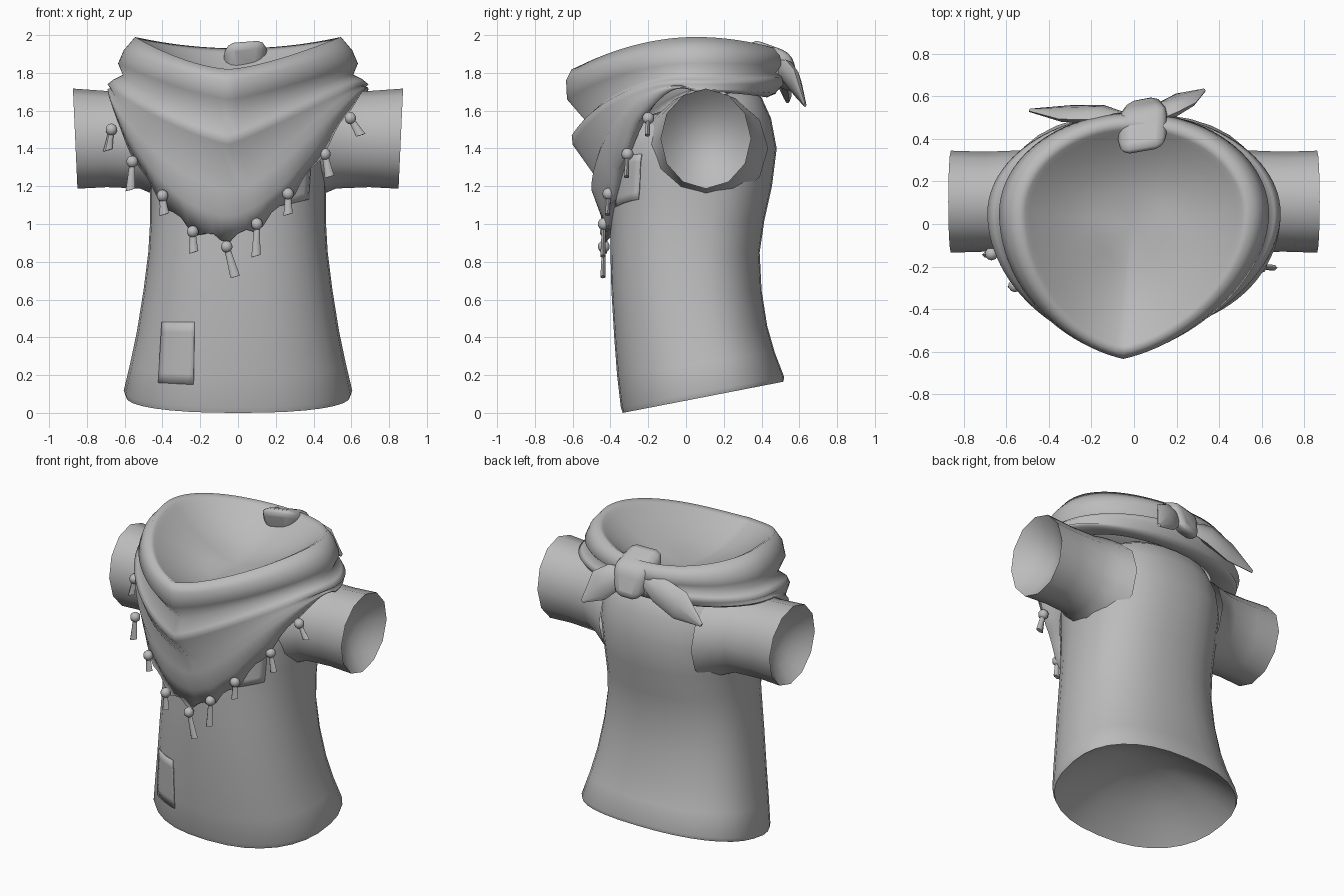
import bpy, bmesh
from math import sin, cos, pi, copysign
from mathutils import Vector
from mathutils.bvhtree import BVHTree

if "Cube" in bpy.data.objects:
    bpy.data.objects.remove(bpy.data.objects["Cube"])

cloth = bpy.data.materials.new("plain_grey_cloth")
cloth.use_nodes = True
GREY = (0.5, 0.5, 0.5, 1)
cloth.diffuse_color = GREY
cloth.node_tree.nodes["Principled BSDF"].inputs["Base Color"].default_value = GREY


def finish(name, bm, angle=50, thickness=0, flip=True):
    if flip:
        bmesh.ops.recalc_face_normals(bm, faces=bm.faces)
    mesh = bpy.data.meshes.new(name)
    bm.to_mesh(mesh)
    bm.free()
    ob = bpy.data.objects.new(name, mesh)
    bpy.context.collection.objects.link(ob)
    mesh.materials.append(cloth)
    bpy.ops.object.select_all(action="DESELECT")
    ob.select_set(True)
    bpy.context.view_layer.objects.active = ob
    bpy.ops.object.shade_smooth_by_angle(angle=angle * pi / 180)
    if thickness:
        mod = ob.modifiers.new("thickness", "SOLIDIFY")
        mod.thickness = thickness
    return ob


def loft(rings, cap_start=None, cap_end=None):
    """Skin closed rings; a cap is the point its ring closes to."""
    bm = bmesh.new()
    loops = [[bm.verts.new(p) for p in ring] for ring in rings]
    n = len(loops[0])
    for a, b in zip(loops, loops[1:]):
        for i in range(n):
            j = (i + 1) % n
            bm.faces.new((a[i], a[j], b[j], b[i]))
    for tip, loop in ((cap_start, loops[0]), (cap_end, loops[-1])):
        if tip is not None:
            v = bm.verts.new(tip)
            for i in range(n):
                bm.faces.new((loop[i], loop[(i + 1) % n], v))
    return bm


def dish(ring, depth):
    """Hollow lining of an opening: rings from the rim inward, and its deepest point."""
    depth = Vector(depth)
    centre = sum((Vector(p) for p in ring), Vector()) / len(ring)
    inner = [[centre.lerp(Vector(p), f) + depth * (1 - f * f) for p in ring]
             for f in (0.96, 0.8, 0.6, 0.35)]
    return inner, centre + depth


def body_ring(w, yf, yb, zf, zb, n=32, square=0.86):
    """Rounded-square ring lying in a tilted plane, widest behind its middle."""
    pts = []
    yc = (yf + yb) / 2 + 0.04
    for i in range(n):
        s, c = (copysign(abs(f) ** square, f) for f in (sin(2 * pi * i / n), cos(2 * pi * i / n)))
        y = yc - (yc - yf if c > 0 else yb - yc) * c
        pts.append((w * s, y, zf + (zb - zf) * (y - yf) / (yb - yf)))
    return pts


def scarf_ring(w, yf, yb, zf, zs, zb, power, point, lean, skew, scallop, n=96, yc=0.05):
    """Draped ring with separate front, side and back heights."""
    pts = []
    for i in range(n):
        s, c = sin(2 * pi * i / n), cos(2 * pi * i / n)
        x = w * s
        if c > 0:
            y = yc - (yc - yf) * (c * (1 - point) + point * (1 - abs(s)))
            z = zf + (zs - zf) * (abs(s) ** power + skew * s * c)
            z += scallop * sin(pi * (x + 0.06) / 0.17) ** 2 * c
            x += lean * c * c
        else:
            y = yc - (yb - yc) * c
            z = zb + (zs - zb) * s * s
        pts.append((x, y, z))
    return pts


# Shirt body: width, front y, back y, front z, back z
body_rows = [
    (0.595, -0.335, 0.515, 0.0, 0.165), (0.605, -0.345, 0.52, 0.03, 0.19),
    (0.57, -0.365, 0.47, 0.2, 0.32), (0.535, -0.38, 0.43, 0.4, 0.46),
    (0.5, -0.395, 0.4, 0.65, 0.65), (0.475, -0.40, 0.39, 0.85, 0.85),
    (0.465, -0.40, 0.415, 1.02, 1.02), (0.465, -0.40, 0.455, 1.18, 1.2),
    (0.475, -0.40, 0.48, 1.3, 1.4), (0.47, -0.39, 0.45, 1.4, 1.56),
    (0.44, -0.37, 0.4, 1.46, 1.67), (0.36, -0.3, 0.33, 1.54, 1.72),
]
rings = [body_ring(*row) for row in body_rows]
lining, deepest = dish(rings[0], (0, 0, 0.22))
body = loft(lining[::-1] + rings, cap_start=deepest, cap_end=(0, 0, 1.64))
bmesh.ops.recalc_face_normals(body, faces=body.faces)
surface = BVHTree.FromBMesh(body)
finish("shirt_body", body)

# Sleeves: x, centre z, y radius, z radius, lean of the opening
sleeve_rows = [(0.34, 1.4, 0.33, 0.3, 0), (0.43, 1.43, 0.28, 0.28, 0),
               (0.52, 1.445, 0.242, 0.257, 0), (0.7, 1.45, 0.235, 0.255, 0.005),
               (0.862, 1.452, 0.24, 0.265, 0.012)]
for side, label in ((1, "left"), (-1, "right")):
    rings = [[(side * (x + lean * sin(2 * pi * i / 12)),
               0.105 + ry * cos(2 * pi * i / 12), zc + rz * sin(2 * pi * i / 12))
              for i in range(12)] for x, zc, ry, rz, lean in sleeve_rows]
    lining, deepest = dish(rings[-1], (-side * 0.13, 0, 0))
    finish(label + "_sleeve", loft(rings + lining, cap_end=deepest), angle=60)

# Neck scarf: width, front y, back y, front z, side z, back z, curve power
scarf_rows = [
    (0.51, -0.575, 0.445, 1.805, 1.97, 1.91, 1.5),
    (0.545, -0.605, 0.475, 1.82, 1.99, 1.93, 1.5), (0.605, -0.635, 0.51, 1.76, 1.92, 1.89, 1.4),
    (0.635, -0.63, 0.525, 1.66, 1.85, 1.84, 1.3), (0.61, -0.535, 0.485, 1.55, 1.79, 1.8, 1.25),
    (0.66, -0.605, 0.52, 1.47, 1.765, 1.78, 1.2), (0.69, -0.6, 0.52, 1.42, 1.74, 1.74, 1.2),
    (0.67, -0.48, 0.48, 1.25, 1.72, 1.7, 1.35), (0.69, -0.5, 0.475, 1.18, 1.715, 1.69, 1.5),
    (0.69, -0.45, 0.45, 1.05, 1.71, 1.68, 1.75), (0.685, -0.425, 0.43, 0.91, 1.7, 1.67, 1.95),
    (0.5, -0.385, 0.37, 0.95, 1.72, 1.69, 1.95),
]
rings = []
for k, row in enumerate(scarf_rows):
    upper = k < 7
    skew = 0.25 if not upper else 0.12 if k > 3 else 0
    rings.append(scarf_ring(*row, point=0.2 if upper else -0.06, lean=-0.05 if upper else 0,
                            skew=skew, scallop=0.05 if k == 10 else 0))
lining, deepest = dish(rings[0], (0, 0, -0.2))
finish("scarf", loft(lining[::-1] + rings, cap_start=deepest), angle=130)


# Tapered strips, used for the fringe and the scarf ends
def strip(name, path, sizes, across, n=8):
    rings = []
    for p, (wide, thin) in zip(path, sizes):
        out = Vector(across).normalized()
        run = (Vector(path[-1]) - Vector(path[0])).normalized()
        depth = run.cross(out).normalized()
        rings.append([Vector(p) + out * wide * cos(2 * pi * i / n) + depth * thin * sin(2 * pi * i / n)
                      for i in range(n)])
    finish(name, loft(rings, path[0], path[-1]))


# Fringe: bead position, sideways swing of its tail, tail drop
fringe = [(-0.67, -0.14, 1.5, -0.02, 0.11), (-0.56, -0.29, 1.33, -0.01, 0.15),
          (-0.4, -0.38, 1.15, 0.01, 0.1), (-0.24, -0.425, 0.96, 0.005, 0.11),
          (-0.06, -0.435, 0.88, 0.045, 0.16), (0.1, -0.435, 1.0, -0.005, 0.17),
          (0.265, -0.41, 1.16, 0, 0.11), (0.46, -0.31, 1.37, 0.025, 0.12),
          (0.595, -0.2, 1.56, 0.055, 0.09)]
for k, (x, y, z, swing, drop) in enumerate(fringe):
    bead = Vector((x, y, z))
    bm = bmesh.new()
    bmesh.ops.create_uvsphere(bm, u_segments=10, v_segments=7, radius=0.032)
    bmesh.ops.translate(bm, verts=bm.verts, vec=bead)
    finish("fringe_bead_%d" % k, bm)
    end = bead + Vector((swing, -0.005, -drop))
    strip("fringe_tail_%d" % k, [bead, bead.lerp(end, 0.5), end],
          [(0.016, 0.012), (0.02, 0.013), (0.026, 0.015)], (1, 0, 0.3), 6)

# Knot at the back with two pointed ends
bm = bmesh.new()
bmesh.ops.create_cube(bm, size=1)
for v in bm.verts:
    taper = 0.75 if v.co.z < 0 else 1
    v.co = Vector((0.04 + v.co.x * 0.25 * taper, 0.465 + v.co.y * 0.22 - v.co.z * 0.05 + v.co.x * 0.04,
                   1.835 + v.co.z * 0.21 - v.co.y * 0.08 + v.co.x * 0.02))
knot = finish("scarf_knot", bm, angle=60)
mod = knot.modifiers.new("rounding", "BEVEL")
mod.width, mod.segments = 0.06, 3

end_sizes = [(0.04, 0.03), (0.085, 0.04), (0.095, 0.03), (0.012, 0.008)]
strip("scarf_end_left", [(0.06, 0.48, 1.83), (0.16, 0.54, 1.8), (0.24, 0.585, 1.74), (0.33, 0.63, 1.63)],
      end_sizes, (0.4, -0.1, 0.6))
strip("scarf_end_right", [(0, 0.48, 1.83), (-0.16, 0.515, 1.79), (-0.32, 0.52, 1.73), (-0.49, 0.535, 1.65)],
      end_sizes, (-0.3, -0.25, 0.8))


# Sewn patches laid onto the shirt front
def patch(name, corners, n=6):
    bm = bmesh.new()
    a, b, c, d = [Vector(p) for p in corners]
    grid = []
    for i in range(n + 1):
        for j in range(n + 1):
            u, v = i / n, j / n
            x, z = a.lerp(b, u).lerp(d.lerp(c, u), v)
            hit, normal, _, _ = surface.ray_cast(Vector((x, -2, z)), Vector((0, 1, 0)))
            grid.append(bm.verts.new(hit + normal * 0.006))
    for i in range(n):
        for j in range(n):
            k = i * (n + 1) + j
            bm.faces.new((grid[k], grid[k + n + 1], grid[k + n + 2], grid[k + 1]))
    finish(name, bm, thickness=0.006, flip=False)


patch("lower_patch", [(-0.42, 0.16), (-0.235, 0.15), (-0.23, 0.48), (-0.4, 0.48)])
patch("chest_pocket", [(0.2, 1.09), (0.37, 1.13), (0.385, 1.37), (0.24, 1.36)])
